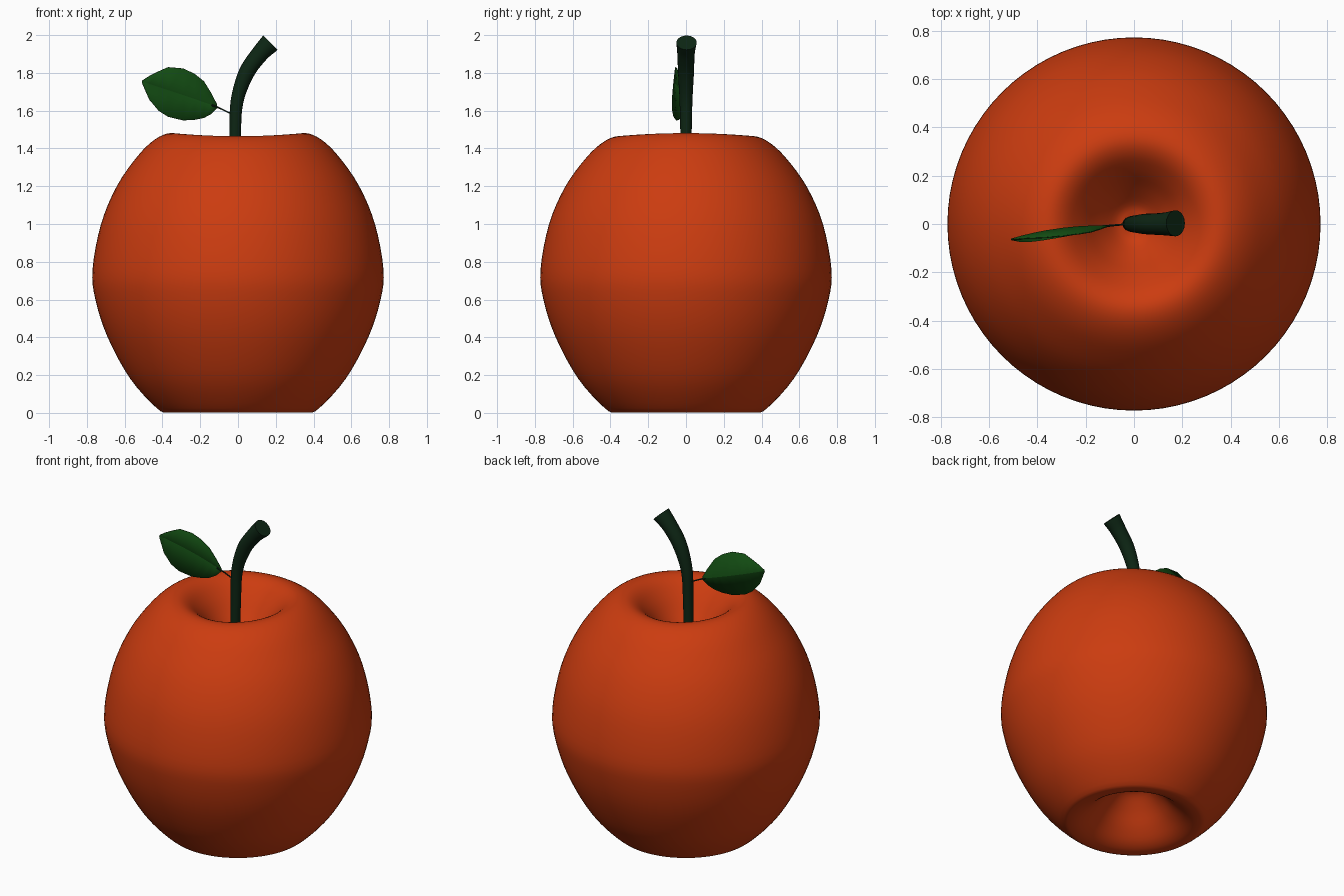
import bpy, bmesh, math
from mathutils import Vector

if "Cube" in bpy.data.objects:
    bpy.data.objects.remove(bpy.data.objects["Cube"])


def material(name, rgb):
    m = bpy.data.materials.new(name)
    m.diffuse_color = (*rgb, 1)
    m.use_nodes = True
    m.node_tree.nodes["Principled BSDF"].inputs["Base Color"].default_value = m.diffuse_color
    return m


RED = material("apple red", (0.60, 0.045, 0.005))
BROWN = material("dark stem green", (0.004, 0.019, 0.007))
GREEN = material("leaf green", (0.006, 0.068, 0.006))


def finish(bm, name, mat, angle=60):
    bmesh.ops.recalc_face_normals(bm, faces=bm.faces)
    me = bpy.data.meshes.new(name)
    bm.to_mesh(me)
    bm.free()
    ob = bpy.data.objects.new(name, me)
    bpy.context.collection.objects.link(ob)
    me.materials.append(mat)
    bpy.ops.object.select_all(action='DESELECT')
    ob.select_set(True)
    bpy.context.view_layer.objects.active = ob
    bpy.ops.object.shade_smooth_by_angle(angle=math.radians(angle))
    return ob


def spline(points, steps):
    """Catmull-Rom curve through tuples of any size."""
    pts = [Vector(p) for p in points]
    pts = [2 * pts[0] - pts[1]] + pts + [2 * pts[-1] - pts[-2]]
    out = []
    for a, b, c, d in zip(pts, pts[1:], pts[2:], pts[3:]):
        for i in range(steps):
            t = i / steps
            out.append(0.5 * (2 * b + (c - a) * t + (2 * a - 5 * b + 4 * c - d) * t * t
                              + (3 * b - a - 3 * c + d) * t ** 3))
    return out + [pts[-2]]


def bridge(bm, rings):
    for r, s in zip(rings, rings[1:]):
        n = len(r)
        for i in range(n):
            bm.faces.new((r[i], r[(i + 1) % n], s[(i + 1) % n], s[i]))


# Apple body: lathed profile with a dimple at both ends
profile = [(0.03, 0.25), (0.09, 0.23), (0.16, 0.165), (0.23, 0.085), (0.30, 0.025), (0.37, 0.002),
           (0.43, 0.025), (0.57, 0.18), (0.69, 0.40), (0.755, 0.60), (0.77, 0.76),
           (0.725, 1.0), (0.64, 1.2), (0.53, 1.355), (0.44, 1.44), (0.36, 1.473),
           (0.29, 1.453), (0.22, 1.385), (0.15, 1.295), (0.08, 1.22), (0.03, 1.20)]
bm = bmesh.new()
rings = []
for r, z in spline(profile, 4):
    ring = []
    for i in range(80):
        a = math.tau * i / 80
        # slightly uneven top rim
        wave = 0.008 * math.cos(2 * a) * max(0, (z - 1.0) / 0.47)
        ring.append(bm.verts.new((r * math.cos(a), r * math.sin(a), max(0, z) + wave)))
    rings.append(ring)
bridge(bm, rings)
bm.faces.new(rings[0])
bm.faces.new(rings[-1])
finish(bm, "apple_body", RED)


def tube(name, path, mat, sides, steps):
    """Tube in the xz plane; path entries are x, y, z, radius."""
    bm = bmesh.new()
    pts = spline(path, steps)
    rings = []
    for k, p in enumerate(pts):
        d = (pts[min(k + 1, len(pts) - 1)] - pts[max(k - 1, 0)]).xyz.normalized()
        u = Vector((0, 1, 0))
        v = d.cross(u).normalized()
        rings.append([bm.verts.new(p.xyz + p.w * (u * math.cos(math.tau * i / sides)
                                                  + v * math.sin(math.tau * i / sides)))
                      for i in range(sides)])
    bridge(bm, rings)
    bm.faces.new(rings[0])
    bm.faces.new(rings[-1])
    return finish(bm, name, mat, 40)


# Curved stem that widens to a flat end, and the thin leaf stalk
tube("stem", [(-0.02, 0, 1.15, 0.028), (-0.015, 0, 1.47, 0.03), (-0.005, 0, 1.65, 0.034),
              (0.045, 0, 1.80, 0.042), (0.115, 0, 1.90, 0.046), (0.172, 0.003, 1.96, 0.054)],
     BROWN, 20, 5)
tube("leaf_stalk", [(-0.14, -0.012, 1.63, 0.006), (-0.09, -0.006, 1.61, 0.004),
                    (-0.02, 0, 1.575, 0.004)], BROWN, 8, 3)

# Leaf folded along its midrib: x, upper z, lower z from base to tip
outline = [(-0.112, 1.635, 1.612), (-0.14, 1.69, 1.583), (-0.18, 1.755, 1.562), (-0.23, 1.795, 1.552),
           (-0.29, 1.823, 1.549), (-0.37, 1.83, 1.568), (-0.42, 1.808, 1.60),
           (-0.47, 1.783, 1.66), (-0.508, 1.758, 1.748)]
bm = bmesh.new()
rows = []
for x, top, low in outline:
    t = (-0.112 - x) / 0.396
    y = -0.008 - 0.055 * t ** 2.2
    mid = 1.622 + 0.133 * t
    rows.append([bm.verts.new(c) for c in ((x, y - 0.22 * (top - mid), top), (x, y, mid),
                                           (x, y - 0.25 * (mid - low), low))])
for a, b in zip(rows, rows[1:]):
    for i in (0, 1):
        bm.faces.new((a[i], a[i + 1], b[i + 1], b[i]))
leaf = finish(bm, "leaf", GREEN, 20)
solid = leaf.modifiers.new("thickness", 'SOLIDIFY')
solid.thickness = 0.005
solid.offset = 0
